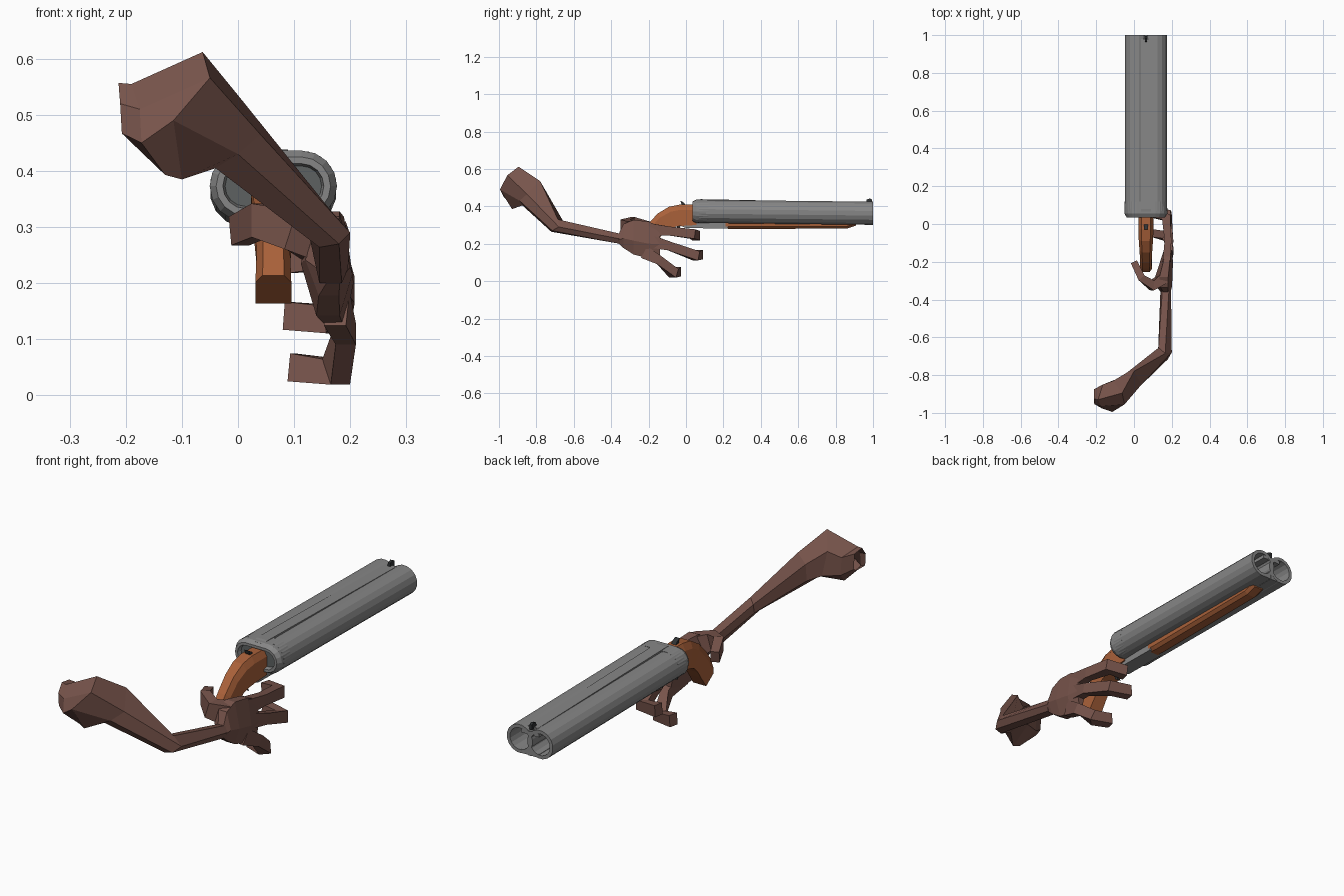
import bpy, bmesh, math
from mathutils import Vector


def material(name, rgb):
    m = bpy.data.materials.new(name)
    m.diffuse_color = (*rgb, 1)
    return m


STEEL = material("grey steel", (0.24, 0.24, 0.24))
PLATE = material("dark plate", (0.11, 0.12, 0.12))
BLACK = material("blackened metal", (0.03, 0.033, 0.035))
WOOD = material("orange wood", (0.40, 0.12, 0.042))
SKIN = material("brown skin", (0.185, 0.088, 0.07))
CX = 0.063  # centre line of the weapon


def loft(name, rings, mat, start=True, end=True, closed=False, end_mat=None):
    """Skin a list of equal-sized rings; optional end caps."""
    bm = bmesh.new()
    vs = [[bm.verts.new(p) for p in r] for r in rings]
    n = len(rings[0])
    pairs = list(zip(vs, vs[1:])) + ([(vs[-1], vs[0])] if closed else [])
    for a, b in pairs:
        for i in range(n):
            j = (i + 1) % n
            bm.faces.new((a[i], a[j], b[j], b[i]))
    if not closed:
        if start:
            bm.faces.new(vs[0][::-1])
        if end:
            f = bm.faces.new(vs[-1])
            f.material_index = 1 if end_mat else 0
    bmesh.ops.recalc_face_normals(bm, faces=bm.faces)
    me = bpy.data.meshes.new(name)
    bm.to_mesh(me)
    bm.free()
    me.materials.append(mat)
    if end_mat:
        me.materials.append(end_mat)
    ob = bpy.data.objects.new(name, me)
    bpy.context.collection.objects.link(ob)
    return ob


def prism(name, profile, half, mat, x=CX):
    """Side profile of (y, z) points given thickness across x."""
    return loft(name, [[(x + s * half, y, z) for y, z in profile] for s in (-1, 1)], mat)


def limb(name, path, sizes, mat=SKIN, sides=4):
    """Angular tube along a path; sizes are (across, upright) half extents."""
    pts = [Vector(p) for p in path]
    rings = []
    for k, p in enumerate(pts):
        t = (pts[min(k + 1, len(pts) - 1)] - pts[max(k - 1, 0)]).normalized()
        side = t.cross(Vector((0, 0, 1))).normalized()
        up = side.cross(t)
        a, b = sizes[k]
        g = 1 / math.cos(math.pi / sides)
        ang = [2 * math.pi * (i + 0.5) / sides for i in range(sides)]
        rings.append([p + side * a * g * math.cos(q) + up * b * g * math.sin(q) for q in ang])
    return loft(name, rings, mat)


# Barrels: open tubes that drop slightly toward the muzzle
def circle(x, y, z, r, n=16):
    return [(x + r * math.cos(2 * math.pi * (i + .5) / n), y,
             z + r * math.sin(2 * math.pi * (i + .5) / n)) for i in range(n)]


for label, s in (("left", -1), ("right", 1)):
    x = CX + s * 0.050
    loft(label + "_barrel", [circle(x, 0.07, 0.373, 0.063), circle(x, 1.0, 0.363, 0.063),
                             circle(x, 1.0, 0.363, 0.048), circle(x, 0.07, 0.373, 0.048)],
         STEEL, closed=True)

# Web filling the gap between the barrels, and the sighting rib
prism("barrel_web", [(0.07, 0.311), (1.0, 0.301), (1.0, 0.408), (0.07, 0.420)], 0.006, STEEL)
for label, z0, z1 in (("upper_web", 0.403, 0.418), ("lower_web", 0.312, 0.328)):
    prism(label, [(0.07, z0), (0.999, z0 - 0.01), (0.999, z1 - 0.01), (0.07, z1)], 0.045, STEEL)
prism("top_rib", [(0.05, 0.42), (0.98, 0.405), (0.98, 0.421), (0.08, 0.438), (0.05, 0.434)],
      0.026, STEEL)


# Breech: rounded rim with a recessed dark plate
def stadium(y, r, n=8):
    out = []
    for s, a0 in ((1, -math.pi / 2), (-1, math.pi / 2)):
        for i in range(n + 1):
            a = a0 + math.pi * i / n
            out.append((CX + s * 0.050 + r * math.cos(a), y, 0.373 + r * math.sin(a)))
    return out


loft("breech", [stadium(0.12, 0.0625), stadium(0.055, 0.0635), stadium(0.035, 0.052),
                stadium(0.035, 0.040), stadium(0.055, 0.036)],
     STEEL, start=True, end_mat=PLATE)

# Receiver underside and wooden fore-end
prism("receiver", [(-0.04, 0.30), (0.0, 0.284), (0.22, 0.281), (0.24, 0.32), (0.03, 0.325),
                   (-0.03, 0.32)], 0.034, STEEL)
fore = [(0.21, 0.281, 0.325), (0.245, 0.279, 0.325), (0.86, 0.281, 0.315), (0.91, 0.297, 0.313)]
loft("fore_end", [[(CX - 0.036, y, t), (CX - 0.034, y, b + 0.012), (CX - 0.02, y, b),
                   (CX + 0.02, y, b), (CX + 0.034, y, b + 0.012), (CX + 0.036, y, t)]
                  for y, b, t in fore], WOOD)

# Curved wooden grip: back point, front point, half width
grip = [(0.056, 0.408, 0.056, 0.30, 0.040), (-0.03, 0.41, -0.03, 0.295, 0.040),
        (-0.09, 0.398, -0.06, 0.29, 0.038), (-0.15, 0.362, -0.10, 0.275, 0.034),
        (-0.205, 0.305, -0.13, 0.245, 0.031), (-0.235, 0.265, -0.15, 0.215, 0.030),
        (-0.255, 0.214, -0.185, 0.164, 0.032)]
rings = []
for by, bz, fy, fz, w in grip:
    my, mz = by * .75 + fy * .25, bz * .75 + fz * .25
    rings.append([(CX + w * 0.6, by, bz), (CX + w, my, mz), (CX + w, fy, fz),
                  (CX - w, fy, fz), (CX - w, my, mz), (CX - w * 0.6, by, bz)])
loft("grip", rings, WOOD)

# Small dark fittings
prism("hammer_lever", [(0.0, 0.405), (-0.012, 0.42), (-0.03, 0.43), (-0.026, 0.416),
                       (-0.02, 0.405)], 0.011, BLACK)
prism("front_sight", [(0.962, 0.413), (0.995, 0.413), (0.995, 0.436), (0.982, 0.442),
                      (0.965, 0.436)], 0.006, BLACK)
prism("trigger", [(-0.05, 0.295), (-0.03, 0.295), (-0.035, 0.27), (-0.02, 0.248),
                  (-0.045, 0.265)], 0.006, BLACK)

# Arm: open shoulder end, bulging shoulder, tapering upper arm, elbow, wrist
# Ring order: front, upper front, top, back, lower back, bottom
arm = [
    [(-.207, -.955, .467), (-.210, -.955, .52), (-.213, -.925, .557),
     (-.212, -.875, .55), (-.207, -.875, .48), (-.206, -.90, .466)],
    [(-.172, -.975, .45), (-.175, -.965, .51), (-.190, -.93, .555),
     (-.165, -.85, .53), (-.160, -.85, .45), (-.130, -.92, .393)],
    [(-.115, -.995, .49), (-.050, -.955, .566), (-.063, -.895, .612),
     (-.110, -.83, .55), (-.090, -.82, .44), (-.100, -.93, .385)],
    [(.000, -.89, .43), (.040, -.85, .465), (.000, -.78, .535),
     (-.035, -.785, .49), (-.030, -.80, .41), (-.040, -.875, .405)],
    [(.180, -.715, .27), (.200, -.68, .29), (.165, -.685, .33),
     (.130, -.655, .318), (.128, -.66, .28), (.145, -.72, .264)],
    [(.185, -.355, .200), (.196, -.35, .225), (.185, -.35, .253),
     (.150, -.35, .250), (.140, -.35, .225), (.145, -.355, .200)],
]
loft("arm", arm, SKIN, start=False)

# Palm lying along the right of the grip: y, centre x, half x, low z, high z
palm = [(-0.36, 0.168, 0.026, 0.200, 0.252), (-0.335, 0.160, 0.040, 0.178, 0.305),
        (-0.28, 0.158, 0.046, 0.142, 0.328), (-0.20, 0.172, 0.034, 0.122, 0.318),
        (-0.14, 0.180, 0.022, 0.135, 0.292)]
loft("palm", [[(x + h * 0.5, y, a), (x + h, y, a * .6 + b * .4), (x + h * 0.5, y, b),
               (x - h * 0.5, y, b), (x - h, y, a * .5 + b * .5), (x - h * 0.4, y, a)]
              for y, x, h, a, b in palm], SKIN)

# Fingers reaching forward and curling inward
fingers = {
    "index_finger": [(0.172, -0.2, 0.275), (0.180, -0.09, 0.268), (0.172, 0.035, 0.252),
                     (0.095, 0.055, 0.243)],
    "middle_finger": [(0.176, -0.2, 0.215), (0.190, -0.09, 0.188), (0.175, 0.055, 0.135),
                      (0.085, 0.07, 0.142)],
    "lower_finger": [(0.176, -0.22, 0.155), (0.192, -0.14, 0.110), (0.175, -0.065, 0.042),
                     (0.095, -0.048, 0.050)],
}
for name, path in fingers.items():
    limb(name, path, [(0.020, 0.035), (0.018, 0.024), (0.025, 0.025), (0.021, 0.025)])

# Thumb wrapping behind the grip
limb("thumb", [(0.155, -0.29, 0.275), (0.095, -0.325, 0.295), (0.04, -0.285, 0.312),
               (0.002, -0.205, 0.293)],
     [(0.030, 0.045), (0.026, 0.036), (0.020, 0.030), (0.018, 0.026)])
